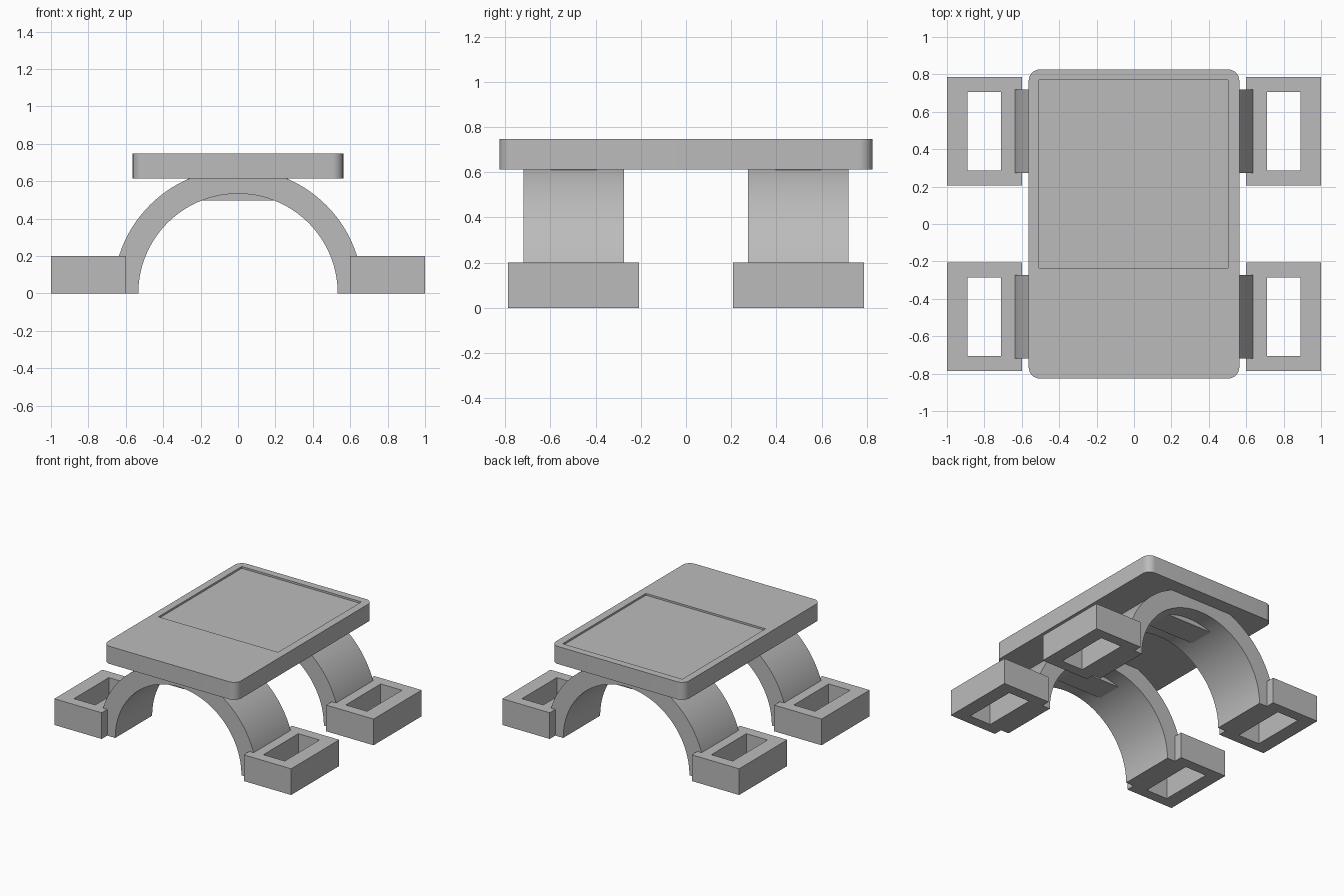
import bpy, bmesh
from math import pi, cos, sin

if "Cube" in bpy.data.objects:
    bpy.data.objects.remove(bpy.data.objects["Cube"])

grey = bpy.data.materials.new("light grey")
grey.use_nodes = True
grey.diffuse_color = (0.5, 0.5, 0.5, 1)
grey.node_tree.nodes["Principled BSDF"].inputs["Base Color"].default_value = (0.5, 0.5, 0.5, 1)


def prism(name, outline, axis, low, high):
    """Extrude a flat outline from low to high along y or z."""
    bm = bmesh.new()
    place = (lambda a, b: (a, low, b)) if axis == "y" else (lambda a, b: (a, b, low))
    face = bm.faces.new([bm.verts.new(place(a, b)) for a, b in outline])
    new = bmesh.ops.extrude_face_region(bm, geom=[face])["geom"]
    shift = (0, high - low, 0) if axis == "y" else (0, 0, high - low)
    bmesh.ops.translate(bm, vec=shift, verts=[g for g in new if isinstance(g, bmesh.types.BMVert)])
    bmesh.ops.recalc_face_normals(bm, faces=bm.faces)
    mesh = bpy.data.meshes.new(name)
    bm.to_mesh(mesh)
    bm.free()
    mesh.materials.append(grey)
    obj = bpy.data.objects.new(name, mesh)
    bpy.context.collection.objects.link(obj)
    return obj


def box(name, x0, x1, y0, y1, z0, z1):
    return prism(name, [(x0, y0), (x1, y0), (x1, y1), (x0, y1)], "z", z0, z1)


def activate(obj):
    bpy.ops.object.select_all(action="DESELECT")
    obj.select_set(True)
    bpy.context.view_layer.objects.active = obj


def cut(obj, cutter):
    mod = obj.modifiers.new("cut", "BOOLEAN")
    mod.operation = "DIFFERENCE"
    mod.object = cutter
    activate(obj)
    bpy.ops.object.modifier_apply(modifier=mod.name)
    bpy.data.objects.remove(cutter)


def smooth(obj):
    activate(obj)
    bpy.ops.object.shade_smooth_by_angle(angle=pi / 6)


def arc(cx, cy, r, start, end, steps):
    angles = [start + (end - start) * i / steps for i in range(steps + 1)]
    return [(cx + r * cos(a), cy + r * sin(a)) for a in angles]


# Top plate with rounded corners and a shallow recess toward the back
half_x, half_y, radius = 0.563, 0.826, 0.06
outline = []
for i, (sx, sy) in enumerate([(1, 1), (-1, 1), (-1, -1), (1, -1)]):
    outline += arc(sx * (half_x - radius), sy * (half_y - radius), radius,
                   i * pi / 2, (i + 1) * pi / 2, 10)
plate = prism("top_plate", outline, "z", 0.613, 0.747)
cut(plate, box("recess_cutter", -0.507, 0.503, -0.235, 0.77, 0.733, 0.85))
smooth(plate)

# Arches, their crown blocks and hollow feet
for end, s in (("front", -1), ("back", 1)):
    mid = s * 0.497
    ring = arc(0, 0, 0.667, 0, pi, 72) + arc(0, 0, 0.533, pi, 0, 72)
    smooth(prism(end + "_arch", ring, "y", mid - 0.223, mid + 0.223))
    box(end + "_crown_block", -0.267, 0.267, mid - 0.1, mid + 0.1, 0.497, 0.64)
    for side, d in (("left", 1), ("right", -1)):
        xs = sorted((d * 0.6, d * 1.0))
        hole = sorted((d * 0.71, d * 0.89))
        foot = box(f"{end}_{side}_foot", *xs, mid - 0.29, mid + 0.29, 0, 0.2)
        cut(foot, box("hole_cutter", *hole, mid - 0.21, mid + 0.21, -0.1, 0.3))
